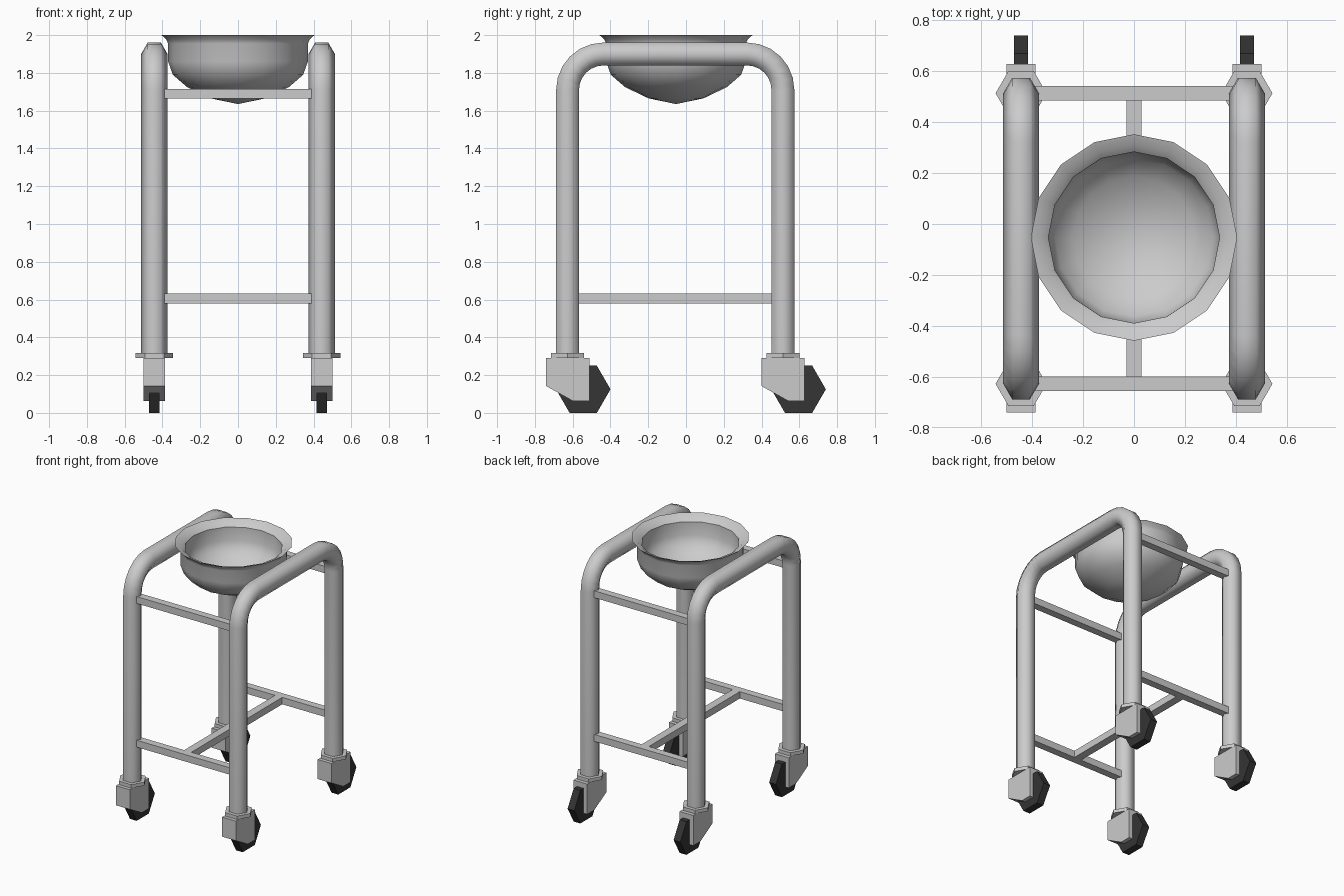
import bpy, bmesh
from math import sin, cos, pi

if "Cube" in bpy.data.objects:
    bpy.data.objects.remove(bpy.data.objects["Cube"])

LEG_X = 0.443
LEG_Y = (-0.627, 0.513)

dark = bpy.data.materials.new("dark_rubber")
dark.diffuse_color = (0.035, 0.035, 0.035, 1)
dark.use_nodes = True
dark.node_tree.nodes["Principled BSDF"].inputs["Base Color"].default_value = dark.diffuse_color


def make(name, verts, faces, smooth=False, mat=None):
    me = bpy.data.meshes.new(name)
    me.from_pydata(verts, [], faces)
    bm = bmesh.new()
    bm.from_mesh(me)
    bmesh.ops.remove_doubles(bm, verts=bm.verts, dist=1e-5)
    bmesh.ops.recalc_face_normals(bm, faces=bm.faces)
    bm.to_mesh(me)
    bm.free()
    ob = bpy.data.objects.new(name, me)
    bpy.context.collection.objects.link(ob)
    if smooth:
        for p in me.polygons:
            p.use_smooth = len(p.vertices) <= 4
    if mat:
        me.materials.append(mat)
    return ob


def skin(name, rings, caps=True, **kw):
    """Join equal-sized closed rings of points into a surface."""
    n = len(rings[0])
    verts = [v for r in rings for v in r]
    faces = [(i * n + j, i * n + (j + 1) % n, (i + 1) * n + (j + 1) % n, (i + 1) * n + j)
             for i in range(len(rings) - 1) for j in range(n)]
    if caps:
        faces += [tuple(range(n)), tuple(range(len(verts) - n, len(verts)))]
    return make(name, verts, faces, **kw)


def extrude_x(name, profile, x, width, **kw):
    """Extrude a (y, z) outline along x."""
    return skin(name, [[(x + s * width / 2, y, z) for y, z in profile] for s in (-1, 1)], **kw)


def bar(name, x0, x1, y0, y1, z0, z1):
    extrude_x(name, [(y0, z0), (y1, z0), (y1, z1), (y0, z1)], (x0 + x1) / 2, x1 - x0)


def hexagon(r):
    return [(r * cos(k * pi / 3), r * sin(k * pi / 3)) for k in range(6)]


# bent tube frames: path points with outward normals in the yz plane
BEND, TOP, STEPS = 0.19, 1.90, 6
path = [(LEG_Y[0], 0.3, pi)]
for cy, a0 in ((LEG_Y[0] + BEND, pi), (LEG_Y[1] - BEND, pi / 2)):
    for k in range(STEPS + 1):
        a = a0 - k * pi / 2 / STEPS
        path.append((cy + BEND * cos(a), TOP - BEND + BEND * sin(a), a))
path.append((LEG_Y[1], 0.3, 0))

for side, sx in (("left", -1), ("right", 1)):
    x = sx * LEG_X
    skin(side + "_tube_frame",
         [[(x + u, y + v * cos(a), z + v * sin(a)) for u, v in hexagon(0.07)]
          for y, z, a in path], smooth=True)

    # casters: collar, housing and wheel
    for end, ly in zip(("front", "back"), LEG_Y):
        tag = f"{end}_{side}_caster_"
        skin(tag + "collar", [[(x + u, ly + v, z) for u, v in hexagon(0.1)]
                              for z in (0.29, 0.316)])
        outline = [(-0.113, 0.29), (0.115, 0.29), (0.115, 0.062), (0.03, 0.062), (-0.113, 0.142)]
        extrude_x(tag + "housing", [(ly + y, z) for y, z in outline], x, 0.115)
        extrude_x(tag + "wheel", [(ly + 0.083 + u, 0.125 + v) for u, v in hexagon(0.1443)],
                  x, 0.056, mat=dark)

# cross bars between the frames
for end, ly in zip(("front", "back"), LEG_Y):
    for level, z in (("lower", 0.605), ("upper", 1.69)):
        bar(f"{end}_{level}_crossbar", -0.395, 0.395, ly - 0.028, ly + 0.028, z - 0.026, z + 0.026)
bar("lower_centre_bar", -0.03, 0.03, LEG_Y[0] + 0.028, LEG_Y[1] - 0.028, 0.579, 0.631)

# basin: lathed profile (radius, height), outside from the bottom up, then inside down
profile = [(0, 1.635), (0.145, 1.665), (0.27, 1.725), (0.345, 1.79), (0.37, 1.86),
           (0.37, 1.955), (0.38, 1.978), (0.405, 2.0), (0.365, 1.985), (0.336, 1.96),
           (0.334, 1.86), (0.31, 1.80), (0.24, 1.745), (0.13, 1.69), (0, 1.67)]
basin = skin("basin", [[(r * cos(k * pi / 8), -0.053 + r * sin(k * pi / 8), z) for k in range(16)]
                       for r, z in profile], caps=False)
bpy.context.view_layer.objects.active = basin
basin.select_set(True)
bpy.ops.object.shade_smooth_by_angle(angle=pi / 4)
